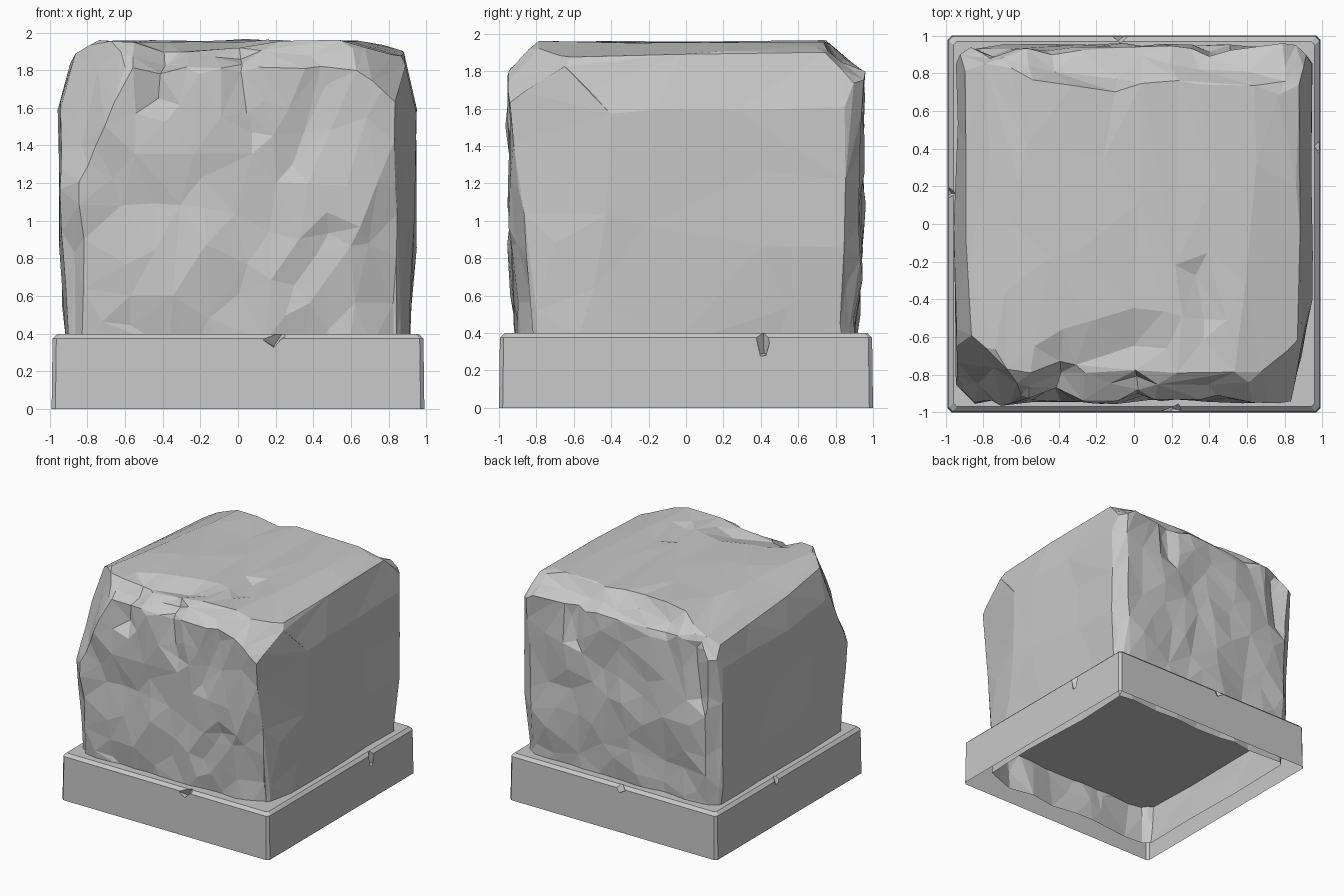
import bpy
import bmesh
from math import radians
from mathutils import Vector, noise

cube = bpy.data.objects.get("Cube")
if cube:
    bpy.data.objects.remove(cube, do_unlink=True)

# One stone colour for everything
stone = bpy.data.materials.new("grey_stone")
stone.use_nodes = True
colour = (0.58, 0.58, 0.58, 1)
stone.diffuse_color = colour
stone.node_tree.nodes["Principled BSDF"].inputs["Base Color"].default_value = colour


def make_object(name, bm):
    bmesh.ops.recalc_face_normals(bm, faces=bm.faces)
    mesh = bpy.data.meshes.new(name)
    bm.to_mesh(mesh)
    bm.free()
    mesh.materials.append(stone)
    obj = bpy.data.objects.new(name, mesh)
    bpy.context.collection.objects.link(obj)
    return obj


def apply_modifier(obj, modifier):
    bpy.context.view_layer.objects.active = obj
    bpy.ops.object.modifier_apply(modifier=modifier.name)


def open_bottom(obj, height):
    """Remove the flat underside, leaving an open shell with flat shading."""
    bm = bmesh.new()
    bm.from_mesh(obj.data)
    under = [f for f in bm.faces
             if f.normal.z < -0.9 and f.calc_center_median().z < height + 0.02]
    bmesh.ops.delete(bm, geom=under, context='FACES')
    for face in bm.faces:
        face.smooth = False
        face.material_index = 0
    bm.to_mesh(obj.data)
    bm.free()


# Plinth: a chamfered slab lofted upward, open below
def square_ring(bm, half_x, half_y, z, chamfer):
    ring = []
    for sx, sy in ((1, 1), (-1, 1), (-1, -1), (1, -1)):
        a = (sx * half_x, sy * (half_y - chamfer), z)
        b = (sx * (half_x - chamfer), sy * half_y, z)
        pair = (a, b) if sx * sy > 0 else (b, a)
        ring += [bm.verts.new(co) for co in pair]
    return ring


bm = bmesh.new()
rings = [
    square_ring(bm, 0.99, 1, 0, 0.02),
    square_ring(bm, 0.985, 0.995, 0.375, 0.02),
    square_ring(bm, 0.96, 0.97, 0.4, 0.02),
]
for low, high in zip(rings, rings[1:]):
    for i in range(len(low)):
        j = (i + 1) % len(low)
        bm.faces.new((low[i], low[j], high[j], high[i]))
bm.faces.new(rings[0])
bm.faces.new(rings[-1])
plinth = make_object("plinth", bm)

# Small chips broken out of the plinth's top edges
chips = [
    ((0.995, 0.41, 0.4), (0.025, 0.025, 0.12), 10),
    ((0.2, -1, 0.4), (0.05, 0.02, 0.065), 25),
    ((-0.99, 0.18, 0.4), (0.02, 0.04, 0.05), 15),
    ((-0.05, 1, 0.4), (0.04, 0.02, 0.06), 20),
]
for place, size, tilt in chips:
    bpy.ops.mesh.primitive_cube_add(size=2, location=place)
    cutter = bpy.context.object
    cutter.name = "chip_cutter"
    cutter.hide_render = True
    cutter.scale = size
    cutter.rotation_euler = (radians(tilt), radians(tilt), radians(40))
    cut = plinth.modifiers.new("chip", 'BOOLEAN')
    cut.operation = 'DIFFERENCE'
    cut.solver = 'EXACT'
    cut.object = cutter
    apply_modifier(plinth, cut)
    bpy.data.objects.remove(cutter, do_unlink=True)
open_bottom(plinth, 0)

# Planes that shear off the block's edges: point, outward normal
shears = [
    # left side: narrow toward the front, leaning in above
    ((0.84, -0.94, 1), (1, -0.2, 0)),
    ((0.925, 0, 1.7), (1, 0, 0.2)),
    ((0.88, 0, 1.89), (0.25, -0.03, 1)),
    # right side
    ((-0.92, 0, 1.7), (-1, 0, 0.25)),
    ((-0.85, 0, 1.85), (-0.45, 0.06, 0.9)),
    # front and back top edges
    ((0, -0.93, 1.84), (0, -0.7, 0.8)),
    ((0, 0.93, 1.83), (0, 0.6, 0.8)),
    # upright corners
    ((-0.9, 0.89, 1), (-1, 1, -0.05)),
    ((0.9, 0.89, 1), (1, 1, -0.05)),
    ((-0.9, -0.89, 1), (-1, -1, -0.05)),
    ((0.68, -0.95, 0.9), (0.35, -1, -0.1)),
    # top corners
    ((0.86, -0.95, 1.62), (0.55, -0.5, 0.62)),
    ((-0.92, -0.92, 1.1), (-0.23, -0.2, 0.1)),
    ((0.87, 0.89, 1.8), (0.5, 0.5, 0.6)),
    ((-0.87, 0.88, 1.74), (-0.5, 0.5, 0.6)),
]
shears = [(Vector(p), Vector(n).normalized()) for p, n in shears]

# Dents and cracks: start, end, width, push
dents = [
    ((-0.44, -0.94, 1.66), (-0.4, -0.8, 1.9), 0.13, (0.02, 0.06, -0.02)),
    ((0.05, -0.95, 1.5), (0, -0.85, 1.86), 0.12, (0.02, 0.07, 0)),
    ((-0.35, -0.78, 1.92), (0.02, -0.66, 1.95), 0.22, (0, 0.02, -0.06)),
    ((0.28, -0.95, 0.62), (0.48, -0.95, 0.92), 0.12, (0, 0.04, 0)),
    ((0.43, -0.95, 1.72), (0.3, -0.95, 1.3), 0.12, (0, 0.04, 0)),
    ((0.38, -0.5, 1.95), (0.32, -0.25, 1.95), 0.1, (0, 0, -0.03)),
    ((-0.4, 0.9, 1.9), (-0.1, 0.84, 1.92), 0.16, (0, -0.08, -0.04)),
    ((0.35, 0.9, 1.9), (0.75, 0.84, 1.9), 0.16, (0, -0.05, -0.03)),
    ((0.4, 0.95, 1.5), (0.42, 0.95, 1.72), 0.1, (0, -0.05, 0)),
    ((-0.76, 0.95, 1.3), (-0.72, 0.93, 1.75), 0.11, (0, -0.05, 0)),
]
dents = [(Vector(a), Vector(b), w, Vector(push)) for a, b, w, push in dents]

LOW, HIGH, ROUND = 0.05, 1.955, 0.07
HALF_X, HALF_Y = 0.945, 0.96


def clamp(value, low, high):
    return max(low, min(high, value))


def carve(c):
    """Turn a point of a plain cube into a point of the rough block."""
    p = Vector((c.x * HALF_X, c.y * HALF_Y, LOW + (c.z + 1) / 2 * (HIGH - LOW)))
    core = Vector((clamp(p.x, ROUND - HALF_X, HALF_X - ROUND),
                   clamp(p.y, ROUND - HALF_Y, HALF_Y - ROUND),
                   min(p.z, HIGH - ROUND)))
    offset = p - core
    if offset.length > ROUND:
        p = core + offset.normalized() * ROUND
    # Narrower toward the foot
    swell = 1 - 0.075 * max(0, 1 - (p.z - LOW) / 1.05) ** 2
    p.x *= swell
    p.y *= swell
    for point, normal in shears:
        beyond = (p - point).dot(normal)
        if beyond > 0:
            p -= normal * beyond
    # Rough front and back, calmer sides and top
    rough = noise.noise(Vector((p.x * 3.2, p.y * 2, p.z * 2.3)))
    fine = noise.noise(Vector((p.x * 7, p.y * 3, p.z * 5)))
    broad = noise.noise(Vector((p.x + 5, p.y * 1.5, p.z * 1.5)))
    streak = noise.noise(Vector((p.x * 4, p.y, 3)))
    p.y -= c.y ** 9 * (0.022 + 0.04 * rough + 0.012 * fine)
    p.x -= c.x ** 9 * (0.004 + 0.022 * broad + 0.008 * rough)
    p.z += max(0, c.z) ** 9 * (0.018 * streak + 0.006 * fine)
    for a, b, width, push in dents:
        along = clamp((p - a).dot(b - a) / (b - a).length_squared, 0, 1)
        gap = (p - a.lerp(b, along)).length
        if gap < width:
            p += push * (1 - gap / width)
    return p


# Rough block: a dense carved cube reduced to irregular flat facets, open below
bm = bmesh.new()
bmesh.ops.create_cube(bm, size=2)
bmesh.ops.subdivide_edges(bm, edges=bm.edges[:], cuts=34, use_grid_fill=True)
for v in bm.verts:
    v.co = carve(v.co.copy())
bmesh.ops.triangulate(bm, faces=bm.faces[:])
block = make_object("rough_block", bm)
facet = block.modifiers.new("facet", 'DECIMATE')
facet.ratio = 0.045
apply_modifier(block, facet)
open_bottom(block, LOW)
